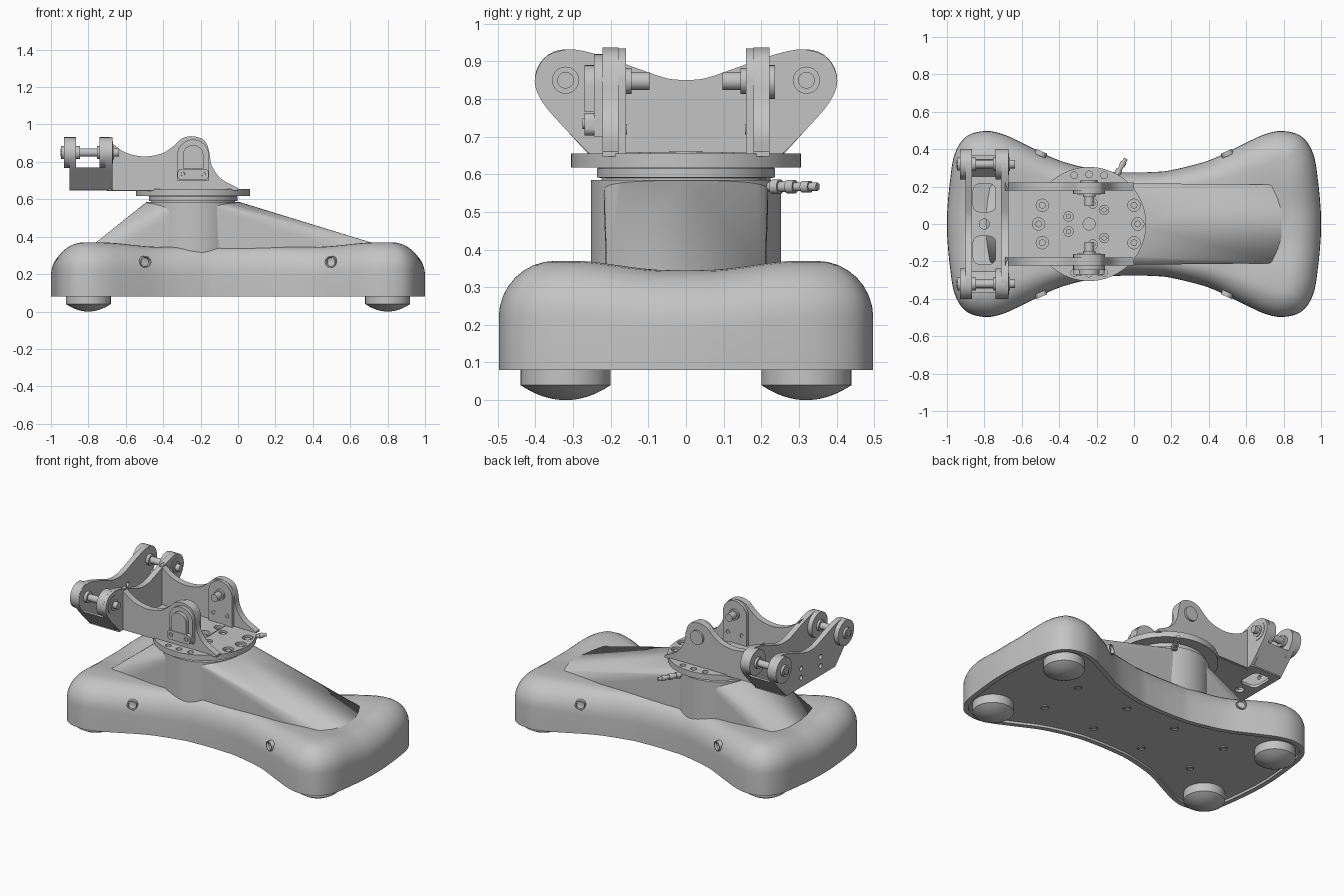
import bpy, bmesh, math
from mathutils import Vector

if "Cube" in bpy.data.objects:
    bpy.data.objects.remove(bpy.data.objects["Cube"])

grey = bpy.data.materials.new("satin_grey")
grey.use_nodes = True
grey.diffuse_color = (0.55, 0.55, 0.55, 1)
grey.node_tree.nodes["Principled BSDF"].inputs["Base Color"].default_value = (0.55, 0.55, 0.55, 1)


def finish(name, bm, angle=35):
    bmesh.ops.remove_doubles(bm, verts=bm.verts, dist=0.0003)
    bmesh.ops.recalc_face_normals(bm, faces=bm.faces)
    me = bpy.data.meshes.new(name)
    bm.to_mesh(me)
    bm.free()
    ob = bpy.data.objects.new(name, me)
    bpy.context.collection.objects.link(ob)
    me.materials.append(grey)
    shade(ob, angle)
    return ob


def shade(ob, angle=35):
    bpy.ops.object.select_all(action="DESELECT")
    ob.select_set(True)
    bpy.context.view_layer.objects.active = ob
    bpy.ops.object.shade_smooth_by_angle(angle=math.radians(angle))


def loft(bm, rings):
    rows = [[bm.verts.new(p) for p in ring] for ring in rings]
    for a, b in zip(rows, rows[1:]):
        for i in range(len(a)):
            j = (i + 1) % len(a)
            bm.faces.new((a[i], a[j], b[j], b[i]))


def turn(name, profile, loc, direction=(0, 0, 1), n=40):
    """Turn (radius, height) pairs about an axis."""
    q = Vector((0, 0, 1)).rotation_difference(Vector(direction))
    bm = bmesh.new()
    loft(bm, [[Vector(loc) + q @ Vector((r * math.cos(math.tau * i / n), r * math.sin(math.tau * i / n), h))
               for i in range(n)] for r, h in profile])
    return finish(name, bm)


def rod(name, r, a, b, loc, direction=(0, 0, 1), n=32):
    return turn(name, [(0, a), (r, a), (r, b), (0, b)], loc, direction, n)


def socket(name, r, back, front, loc, direction=(0, 0, 1)):
    """Screw head with a recessed middle."""
    mid = back * .6 + front * .4
    turn(name, [(0, back), (r, back), (r, front), (r * .8, front), (r * .7, mid), (0, mid)], loc, direction, 20)


def prism(name, pts, axis, a, b):
    """Extrude a flat outline along an axis."""
    place = {"x": lambda p, t: (t, p[0], p[1]), "y": lambda p, t: (p[0], t, p[1]),
             "z": lambda p, t: (p[0], p[1], t)}[axis]
    bm = bmesh.new()
    loft(bm, [[place(p, t) for p in pts] for t in (a, b)])
    bm.verts.ensure_lookup_table()
    n = len(pts)
    bm.faces.new(bm.verts[:n])
    bm.faces.new(bm.verts[n:])
    return finish(name, bm)


def smooth(pts, n=6):
    """Catmull-Rom curve through open points."""
    p = [Vector(v) for v in pts]
    p = [p[0] * 2 - p[1]] + p + [p[-1] * 2 - p[-2]]
    out = []
    for a, b, c, d in zip(p, p[1:], p[2:], p[3:]):
        for k in range(n):
            t = k / n
            out.append(0.5 * (2 * b + (c - a) * t + (2 * a - 5 * b + 4 * c - d) * t ** 2
                              + (3 * b - a - 3 * c + d) * t ** 3))
    return out + [p[-2]]


def rounded(cx, cy, w, h, r):
    return [(cx + sx * (w / 2 - r) + r * math.cos(q + k * math.pi / 12),
             cy + sy * (h / 2 - r) + r * math.sin(q + k * math.pi / 12))
            for sx, sy, q in ((1, 1, 0), (-1, 1, math.pi / 2), (-1, -1, math.pi), (1, -1, -math.pi / 2))
            for k in range(7)]


def arch(cx, cz, r, bottom):
    return [(cx + r * math.cos(k * math.pi / 16), cz + r * math.sin(k * math.pi / 16))
            for k in range(17)] + [(cx - r, bottom), (cx + r, bottom)]


def cut(ob, cutters):
    for c in cutters:
        m = ob.modifiers.new("cut", "BOOLEAN")
        m.operation = "DIFFERENCE"
        m.solver = "EXACT"
        m.object = c
        bpy.context.view_layer.objects.active = ob
        bpy.ops.object.modifier_apply(modifier=m.name)
        bpy.data.objects.remove(c)
    shade(ob)


def ease(v, lo, hi):
    t = min(1, max(0, (v - lo) / (hi - lo)))
    return t * t * (3 - 2 * t)


# Bone-shaped base: waisted outline, rounded shoulders, recessed underside
quarter = smooth([(0, .275), (.1, .278), (.2, .288), (.4, .34), (.58, .425), (.7, .48), (.8, .497), (.9, .465),
                  (.96, .37), (.985, .22), (.998, .08), (1, 0)])
half = quarter + [Vector((p.x, -p.y)) for p in quarter[-2::-1]]
outline = half + [Vector((-p.x, p.y)) for p in half[-2:0:-1]]
N = len(outline)


def inset(d):
    out = []
    for i, p in enumerate(outline):
        t = (outline[(i + 3) % N] - outline[i - 3]).normalized()
        k = 1 if d <= .03 else .6 + .4 * ease(abs(p.x), .2, .7)
        out.append(p + Vector((t.y, -t.x)) * d * k)
    return out


def top_z(p):
    return .345 + .025 * ease(abs(p.x), .4, .75) * ease(abs(p.y), .05, .3)


shoulder, lip = inset(.15), inset(.03)
rings = [[(p.x, 0, .095) for p in lip], [(p.x, p.y, .095) for p in lip], [(p.x, p.y, .08) for p in lip],
         [(p.x, p.y, .08) for p in outline]]
for k in range(9):
    a = k * math.pi / 16
    rings.append([(p.x + (s.x - p.x) * (1 - math.cos(a)), p.y + (s.y - p.y) * (1 - math.cos(a)),
                   top_z(s) - .15 * (1 - math.sin(a))) for p, s in zip(outline, shoulder)])
for f in (.8, .6, .4, .2, 0):
    rings.append([(s.x, s.y * f, top_z(Vector((s.x, s.y * f)))) for s in shoulder])
bm = bmesh.new()
loft(bm, rings)
finish("base", bm, 40)
for sx in (-1, 1):
    for sy in (-1, 1):
        wall = min(outline, key=lambda p: (p - Vector((.48 * sx, .38 * sy))).length)
        socket("side_screw", .032, -.02, .006, (wall.x, wall.y, .265), (-.4 * sx, .9 * sy, 0))
        # domed foot
        turn("foot", [(.12 * k / 8, .04 * (k / 8) ** 2) for k in range(9)] + [(.12, .1), (0, .1)],
             (.8 * sx, .32 * sy, 0))
        for x in (.18, .55):
            socket("underside_screw", .024, -.01, .006, (x * sx, .15 * sy, .095), (0, 0, -1))

# Ramped pedestal: skin between the round top and the ramp ends
bm = bmesh.new()
for i in range(64):
    a = math.tau * i / 64
    bm.verts.new((-.24 + .25 * math.cos(a), .22 * math.sin(a), .585))
for x in (-.79, .79):
    for y in (-.21, .21):
        for z in (.25, .345):
            bm.verts.new((x, y, z))
bmesh.ops.convex_hull(bm, input=bm.verts)
finish("ramp", bm, 25)
C = (-.24, 0, 0)
turn("pedestal", [(0, .25), (.253, .25), (.253, .585), (0, .585)], C, n=64)
turn("collar", [(0, .58), (.225, .58), (.225, .59), (.237, .592), (.237, .615), (.225, .625), (0, .625)], C, n=64)

# Turntable disc and bracket floor, drilled through
disc = turn("turntable", [(0, .618), (.305, .618), (.305, .655), (0, .655)], C, n=72)
floor = prism("bracket_floor", rounded(-.45, 0, .5, .42, .02), "z", .645, .659)
spots = [(-.49, .1, .033), (-.51, 0, .033), (.0, .1, .033), (.02, 0, .033), (-.35, .04, .025),
         (-.16, .075, .025), (-.22, .11, .025), (-.32, .26, .018), (-.24, .265, .018), (-.16, .26, .018)]
spots += [(x, -y, r) for x, y, r in spots if y] + [(-.24, 0, .045)]
for part in (disc, floor):
    cut(part, [rod("cutter", r, .635, .7, (x, y, 0), n=24) for x, y, r in spots])
for x, y, r in spots[:7]:
    for s in ((-1, 1) if y else (1,)):
        rod("floor_screw", r * .55, .63, .648, (x, s * y, 0), n=16)
turn("centre_ring", [(.032, .63), (.045, .63), (.045, .66), (.032, .66), (.032, .63)], C)

# Side arms with rounded pivot lugs
arm = smooth([(-.69, .915), (-.62, .86), (-.55, .835), (-.48, .83), (-.4, .848), (-.345, .885), (-.3, .925),
              (-.24, .937), (-.18, .915), (-.155, .86), (-.14, .78), (-.09, .71), (0, .66)], 5)
for s in (-1, 1):
    prism("side_arm", arm + [(0, .648), (-.69, .648)], "y", s * .18, s * .222)
    prism("lug_pad", arch(-.24, .85, .085, .655), "y", s * .16, s * .19)
    P = (-.24, 0, .848)
    rod("pivot_pin", .024, .097, .2, P, (0, s, 0))
    rod("pivot_collar", .034, .145, .17, P, (0, s, 0))
    for x in (-.29, -.19):
        socket("pad_screw", .014, -.17, -.157, (x, 0, .72), (0, -s, 0))
rod("pivot_cap", .045, .215, .236, (-.24, 0, .845), (0, 1, 0))

# Arched outer cover on the front arm
prism("arm_cover", arch(-.24, .835, .085, .7), "y", -.245, -.21)
prism("arm_cover_face", arch(-.24, .835, .055, .765), "y", -.27, -.24)
prism("arm_cover_foot", rounded(-.24, .733, .165, .06, .02), "y", -.27, -.24)
for x in (-.295, -.185):
    socket("cover_screw", .014, .26, .275, (x, 0, .735), (0, -1, 0))

# Two cross plates joined by a folded web
side = smooth([(0, .85), (.05, .855), (.12, .878), (.2, .907), (.27, .927), (.32, .931), (.375, .91), (.402, .85),
               (.38, .79), (.32, .72), (.25, .648)], 5)
plate = [tuple(p) for p in side] + [(-p.x, p.y) for p in side[:0:-1]]
prism("inner_cross_plate", plate, "x", -.71, -.672)
outer = prism("outer_cross_plate", plate, "x", -.9, -.865)
cut(outer, [rod("cutter", .015, -.95, -.8, (0, y, z), (1, 0, 0), 16) for y in (-.1, .1) for z in (.71, .77)])
web = prism("web_floor", rounded(-.785, 0, .22, .52, .01), "z", .646, .664)
cut(web, [prism("cutter", rounded(-.8, s * .14, .12, .15, .035), "z", .6, .7) for s in (-1, 1)]
    + [rod("cutter", .027, .6, .7, (-.8, 0, 0), n=24)])
for s in (-1, 1):
    prism("web_side", [(s * .24, .648), (s * .255, .648), (s * .365, .77), (s * .345, .77)], "x", -.89, -.69)
    # axle with its bosses and stepped end caps
    A = (0, s * .32, .85)
    for name, r, a, b in (("inner_boss", .082, -.74, -.69), ("outer_boss", .082, -.93, -.87), ("axle", .022, -.95, -.635),
                          ("outer_cap", .035, -.945, -.92), ("inner_ring", .058, -.69, -.669),
                          ("inner_cap", .036, -.69, -.664), ("axle_collar", .035, -.755, -.73),
                          ("axle_collar", .035, -.87, -.845)):
        rod(name, r, a, b, A, (1, 0, 0))

# Ribbed cable connector at the back
steps = [(0, -.04)]
for k, r in enumerate((.02, .013, .02, .014, .018, .012, .016, .011)):
    steps += [(r, -.04 + k * .023), (r, -.04 + (k + 1) * .023)]
turn("cable_connector", steps + [(0, .144)], (-.115, .225, .567), (.5, .87, 0), 20)
